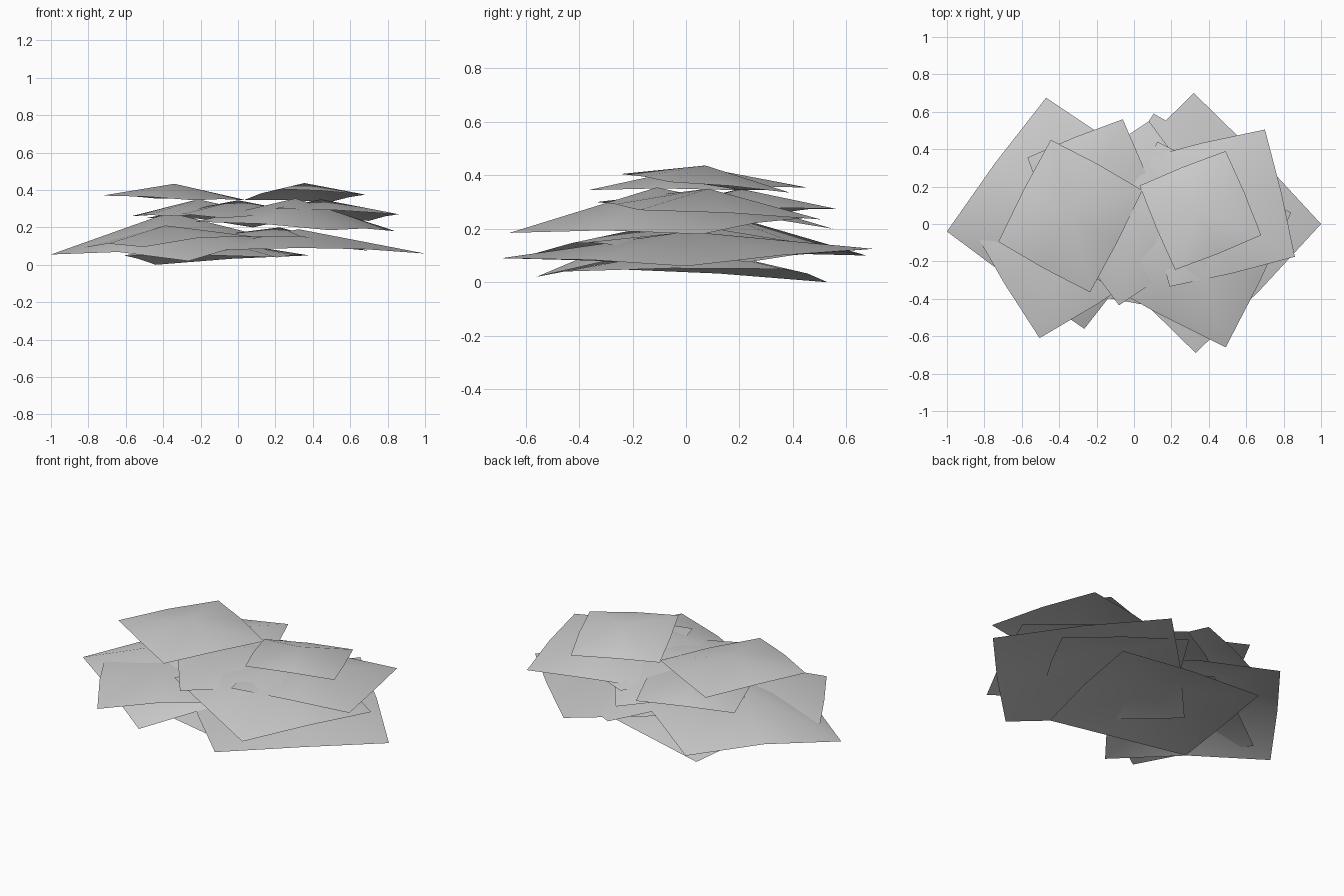
import bpy
import bmesh
from mathutils import Vector

old = bpy.data.objects.get("Cube")
if old:
    bpy.data.objects.remove(old, do_unlink=True)

grey = bpy.data.materials.new("pale_grey")
grey.use_nodes = True
colour = (0.6, 0.6, 0.6, 1)
grey.diffuse_color = colour
grey.node_tree.nodes["Principled BSDF"].inputs["Base Color"].default_value = colour


def sheet(name, first, second, third, heights, peak, edge_lift=0.08):
    """Domed square sheet: three corners in plan, four corner heights, centre height."""
    a, b, c = Vector(first), Vector(second), Vector(third)
    plan = [a, b, c, a + c - b]
    corners = [Vector((p.x, p.y, h)) for p, h in zip(plan, heights)]
    middle = sum(corners, Vector()) / 4
    rise = peak - middle.z
    middle.z = peak
    # Edge midpoints lift and bow outward a little
    mids = []
    for i in range(4):
        m = (corners[i] + corners[(i + 1) % 4]) / 2
        m.z += rise * edge_lift
        out = m - middle
        m += Vector((out.x, out.y, 0)) * 0.025
        mids.append(m)
    bm = bmesh.new()
    cv = [bm.verts.new(p) for p in corners]
    mv = [bm.verts.new(p) for p in mids]
    top = bm.verts.new(middle)
    # Two triangles per quarter, folded along the corner-to-centre ridge
    for i in range(4):
        bm.faces.new((cv[i], mv[i], top))
        bm.faces.new((cv[i], top, mv[i - 1]))
    bm.normal_update()
    for f in bm.faces:
        if f.normal.z < 0:
            f.normal_flip()
        f.smooth = True
    mesh = bpy.data.meshes.new(name)
    bm.to_mesh(mesh)
    bm.free()
    mesh.materials.append(grey)
    obj = bpy.data.objects.new(name, mesh)
    bpy.context.collection.objects.link(obj)


# Top pair
sheet("top_sheet_right", (-.445, .45), (.045, .18), (-.235, -.365), (.355, .345, .345, .37), .433)
sheet("top_sheet_left", (.03, .205), (.49, .39), (.68, -.06), (.345, .335, .375, .405), .437)

# Upper layer
sheet("upper_sheet_left", (.03, .345), (.70, .505), (.86, -.175), (.25, .235, .27, .30), .35)
sheet("upper_sheet_right", (-.57, .355), (-.06, .56), (.145, .05), (.26, .275, .27, .26), .35)
sheet("upper_sheet_centre", (-.49, .145), (.08, .55), (.49, -.03), (.25, .2, .25, .25), .345, .2)
sheet("upper_sheet_front", (.49, -.66), (.84, .06), (.125, .44), (.185, .18, .24, .23), .355)

# Lower middle layer
sheet("middle_sheet_centre", (.105, .59), (.70, .23), (.34, -.365), (.12, .075, .15, .14), .2)
sheet("middle_sheet_right", (-.505, -.61), (.09, -.24), (-.27, .35), (.095, .15, .14, .085), .21, .25)

# Broad bottom layer
sheet("bottom_sheet_left", (.33, -.69), (1, 0), (.32, .70), (.09, .06, .125, .055), .19)
sheet("bottom_sheet_right", (-1, -.04), (-.47, .675), (.265, .155), (.055, .1, .12, .02), .28, .15)
sheet("bottom_sheet_centre", (-.44, .53), (-.61, -.29), (.21, -.46), (0, .05, .04, .05), .13)
